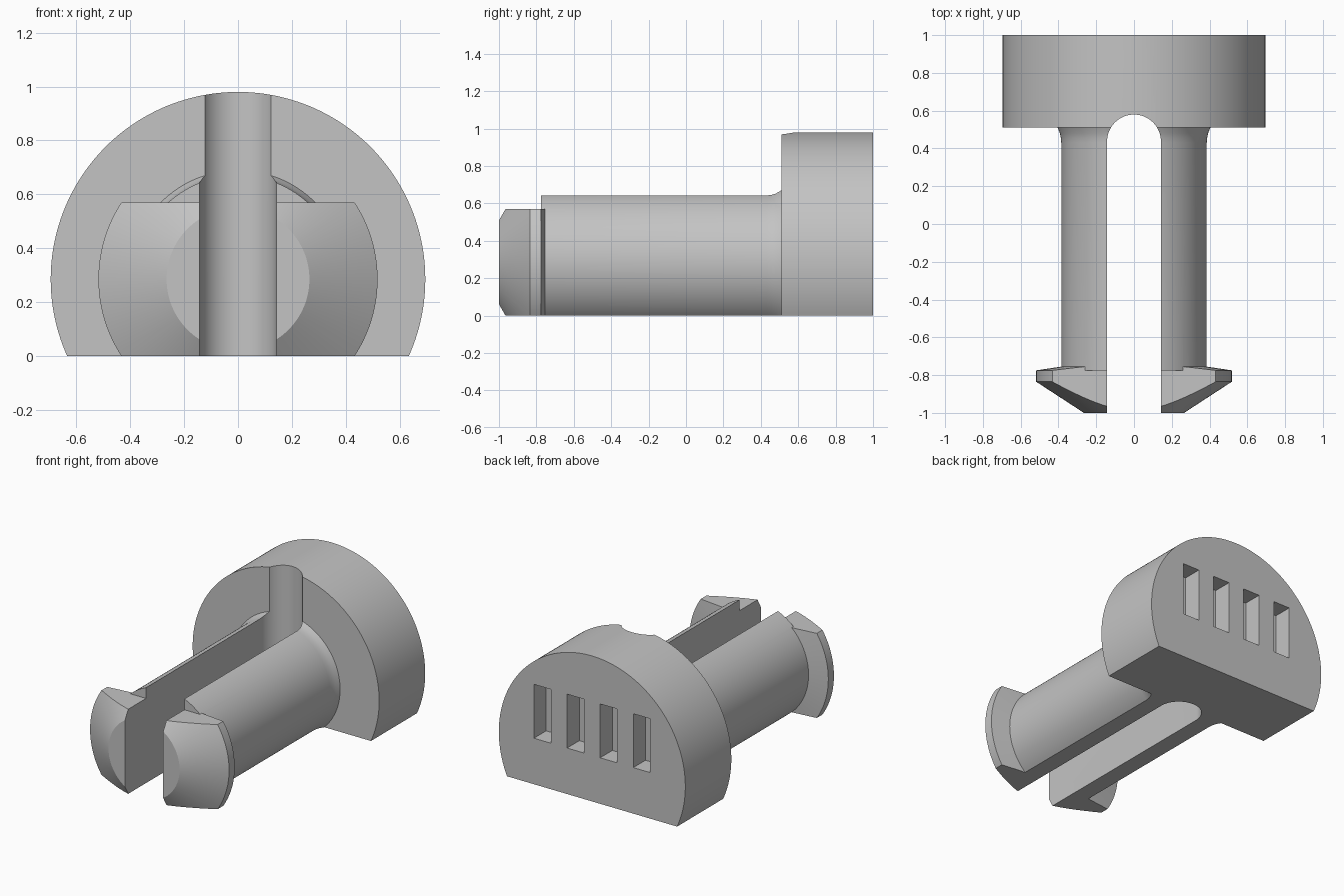
import bpy, bmesh, math
from mathutils import Matrix, Vector

if "Cube" in bpy.data.objects:
    bpy.data.objects.remove(bpy.data.objects["Cube"])

AXIS_Z = 0.285      # height of the pin axis
SLOT_R = 0.1425     # half width of the slot

grey = bpy.data.materials.new("plain grey")
grey.diffuse_color = (0.55, 0.55, 0.55, 1)
grey.use_nodes = True
grey.node_tree.nodes["Principled BSDF"].inputs["Base Color"].default_value = grey.diffuse_color


def make(name, bm):
    bmesh.ops.recalc_face_normals(bm, faces=bm.faces)
    me = bpy.data.meshes.new(name)
    bm.to_mesh(me)
    bm.free()
    me.materials.append(grey)
    ob = bpy.data.objects.new(name, me)
    bpy.context.collection.objects.link(ob)
    return ob


def lathe(name, profile, n=128):
    """Closed solid turned about the pin axis from (radius, y) points."""
    bm = bmesh.new()
    rings = []
    for r, y in profile:
        rings.append([bm.verts.new((r * math.cos(2 * math.pi * i / n), y,
                                    AXIS_Z + r * math.sin(2 * math.pi * i / n)))
                      for i in range(n)])
    for a, b in zip(rings, rings[1:]):
        for i in range(n):
            j = (i + 1) % n
            bm.faces.new((a[i], a[j], b[j], b[i]))
    bm.faces.new(rings[0])
    bm.faces.new(rings[-1])
    return make(name, bm)


def box(name, lo, hi):
    lo, hi = Vector(lo), Vector(hi)
    bm = bmesh.new()
    bmesh.ops.create_cube(bm, size=1, matrix=Matrix.Translation((lo + hi) / 2)
                          @ Matrix.Diagonal((*(hi - lo), 1)))
    return make(name, bm)


def combine(target, other, op):
    """Apply a boolean and remove the tool object."""
    bpy.context.view_layer.objects.active = target
    m = target.modifiers.new(op.lower(), 'BOOLEAN')
    m.operation, m.solver, m.object = op, 'EXACT', other
    bpy.ops.object.modifier_apply(modifier=m.name)
    bpy.data.objects.remove(other)


# Barbed tip with flat top
body = lathe("split_pin", [(0.265, -1), (0.518, -0.835), (0.518, -0.775),
                           (0.385, -0.755), (0.30, -0.742)])
combine(body, box("tip_flat", (-1, -1.2, 0.57), (1, -0.5, 1.5)), 'DIFFERENCE')

# Shaft with a small flare at the head
shaft = lathe("shaft", [(0.385, -0.775), (0.385, 0.43), (0.387, 0.455),
                        (0.392, 0.48), (0.404, 0.51), (0.404, 0.56)])
combine(body, shaft, 'UNION')

# Round head
combine(body, lathe("head", [(0.695, 0.51), (0.695, 1)], 192), 'UNION')

# Flat underside
combine(body, box("base_cut", (-2, -2, -2), (2, 2, 0)), 'DIFFERENCE')

# Lengthwise slot with a rounded end
bm = bmesh.new()
outline = [(-SLOT_R, -1.3), (SLOT_R, -1.3)]
outline += [(SLOT_R * math.cos(math.pi * i / 32), 0.437 + SLOT_R * math.sin(math.pi * i / 32))
            for i in range(33)]
face = bm.faces.new([bm.verts.new((x, y, -0.5)) for x, y in outline])
ext = bmesh.ops.extrude_face_region(bm, geom=[face])
bmesh.ops.translate(bm, vec=(0, 0, 2),
                    verts=[v for v in ext['geom'] if isinstance(v, bmesh.types.BMVert)])
combine(body, make("slot", bm), 'DIFFERENCE')

# Four pockets in the back of the head
for x in (-0.37, -0.123, 0.123, 0.37):
    combine(body, box("pocket", (x - 0.063, 0.87, 0.31), (x + 0.063, 1.2, 0.673)), 'DIFFERENCE')

# Smooth curved walls, sharp edges
bpy.ops.object.select_all(action='DESELECT')
body.select_set(True)
bpy.context.view_layer.objects.active = body
bpy.ops.object.shade_smooth_by_angle(angle=math.radians(25))
